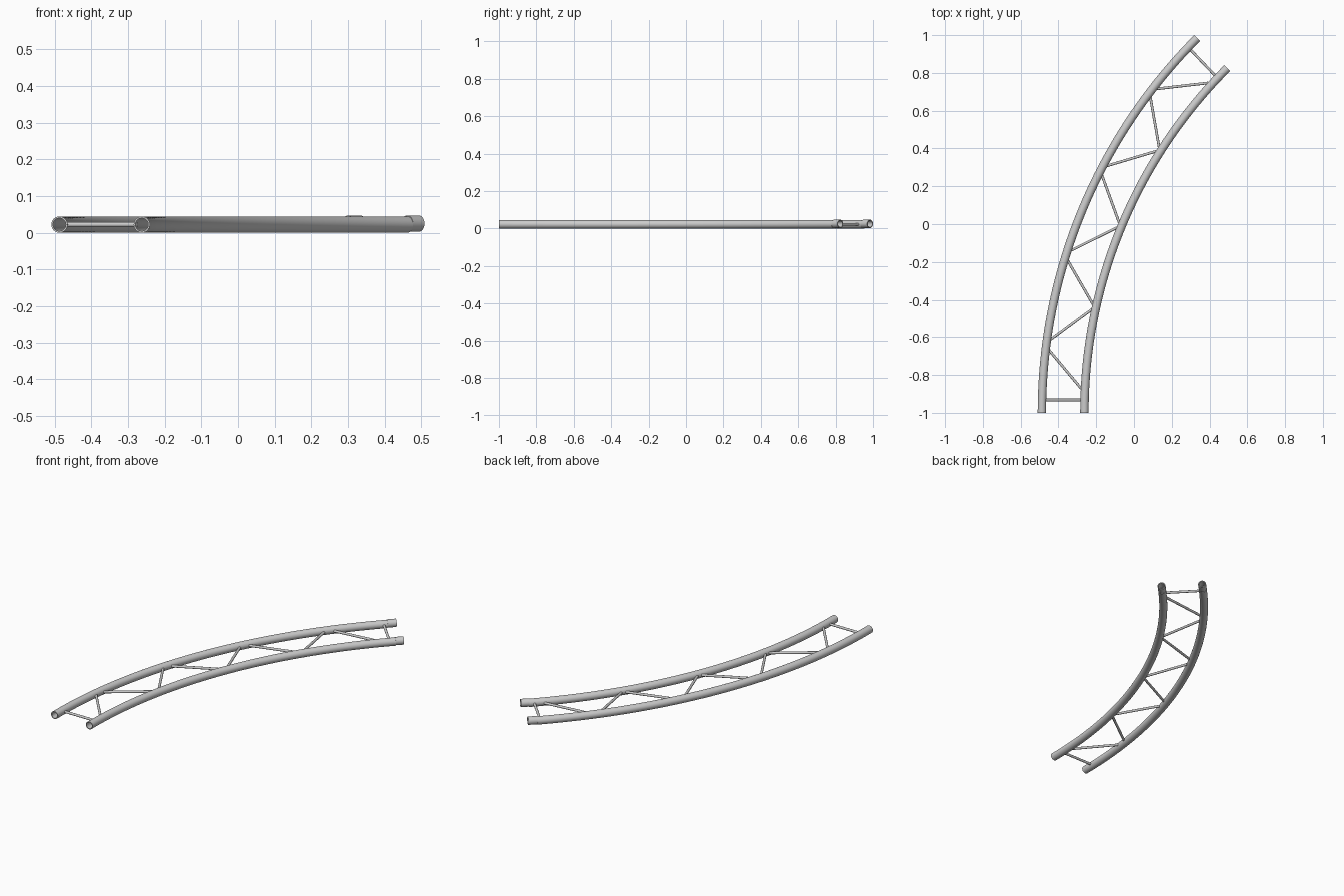
import bpy, bmesh, math
from mathutils import Vector

if "Cube" in bpy.data.objects:
    bpy.data.objects.remove(bpy.data.objects["Cube"])

CX, CY = 2.3185, -1.0          # centre of the bend
R_OUT, R_IN = 2.806, 2.581     # centreline radii of the two chords
TUBE, BORE, ROD = 0.0222, 0.0175, 0.007
Z = 0.0222


def on_arc(radius, deg, z=Z):
    a = math.radians(deg)
    return Vector((CX - radius * math.cos(a), CY + radius * math.sin(a), z))


def finish(name, bm):
    bmesh.ops.recalc_face_normals(bm, faces=bm.faces)
    me = bpy.data.meshes.new(name)
    bm.to_mesh(me)
    bm.free()
    ob = bpy.data.objects.new(name, me)
    bpy.context.collection.objects.link(ob)
    bpy.ops.object.select_all(action='DESELECT')
    ob.select_set(True)
    bpy.context.view_layer.objects.active = ob
    bpy.ops.object.shade_smooth_by_angle(angle=math.radians(40))
    return ob


# hollow pipe swept along part of the bend
def curved_pipe(name, radius, start, end, steps, z=Z, sides=32):
    bm = bmesh.new()
    rings = []
    for i in range(steps + 1):
        deg = start + (end - start) * i / steps
        pair = []
        for r in (TUBE, BORE):
            pair.append([bm.verts.new(on_arc(
                radius + r * math.cos(math.tau * k / sides), deg,
                z + r * math.sin(math.tau * k / sides))) for k in range(sides)])
        rings.append(pair)

    def bridge(a, b):
        for k in range(sides):
            n = (k + 1) % sides
            bm.faces.new((a[k], a[n], b[n], b[k]))

    for a, b in zip(rings, rings[1:]):
        bridge(a[0], b[0])
        bridge(a[1], b[1])
    bridge(*rings[0])
    bridge(*rings[-1])
    return finish(name, bm)


# straight round rod between the chords
def rod(name, a, b):
    bm = bmesh.new()
    d = b - a
    bmesh.ops.create_cone(bm, cap_ends=True, segments=16, radius1=ROD,
                          radius2=ROD, depth=d.length)
    bm.transform(d.to_track_quat('Z', 'Y').to_matrix().to_4x4())
    bmesh.ops.translate(bm, vec=(a + b) / 2, verts=bm.verts)
    return finish(name, bm)


# main chords with slightly raised end sleeves
for label, radius in (("outer", R_OUT), ("inner", R_IN)):
    curved_pipe(label + "_chord", radius, 0, 44.0, 48)
    curved_pipe(label + "_end_sleeve", radius, 44.0, 45, 2, Z + 0.0025)

# rod ends: (angle on outer chord, angle on inner chord)
braces = [(1.4, 1.5)]
for i in range(4):
    base = 10 * i
    braces += [(base + 6.8, base + 2.8), (base + 8.0, base + 12.2)]
braces.append((43.6, 43.4))
for i, (ao, ai) in enumerate(braces):
    rod(f"brace_{i + 1}", on_arc(R_OUT - TUBE + 0.003, ao),
        on_arc(R_IN + TUBE - 0.003, ai))
